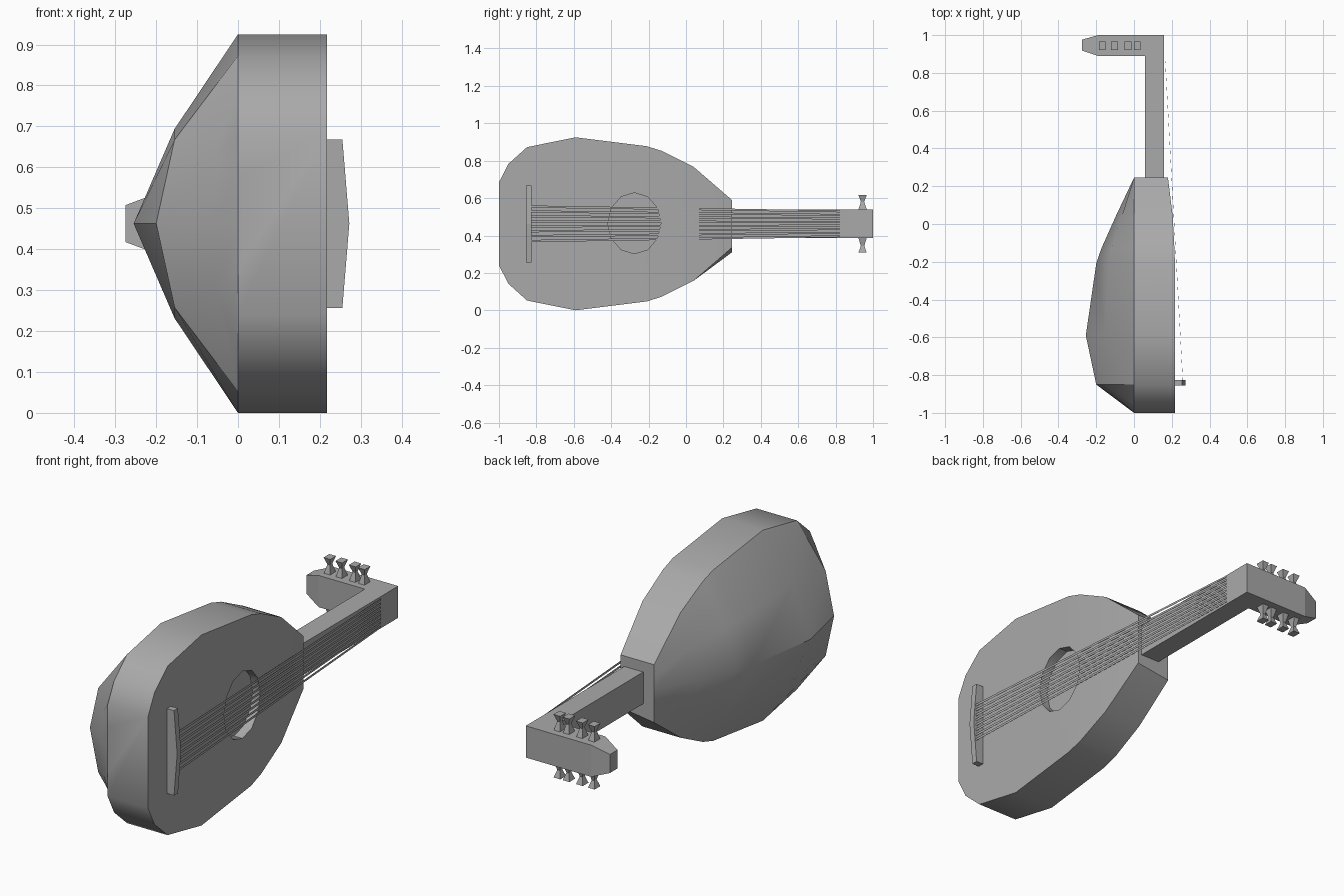
import bpy, bmesh, math
from mathutils import Matrix

cube = bpy.data.objects.get("Cube")
if cube:
    bpy.data.objects.remove(cube, do_unlink=True)

ZC = 0.4625  # height of the instrument's long axis

grey = bpy.data.materials.new("plain grey")
grey.use_nodes = True
colour = (0.4, 0.4, 0.4, 1)
grey.diffuse_color = colour
grey.node_tree.nodes["Principled BSDF"].inputs["Base Color"].default_value = colour


def finish(name, bm, smooth=None):
    """Turn a bmesh into a named object with the grey material."""
    bmesh.ops.recalc_face_normals(bm, faces=bm.faces)
    mesh = bpy.data.meshes.new(name)
    bm.to_mesh(mesh)
    bm.free()
    mesh.materials.append(grey)
    ob = bpy.data.objects.new(name, mesh)
    bpy.context.collection.objects.link(ob)
    if smooth:
        select(ob)
        bpy.ops.object.shade_smooth_by_angle(angle=math.radians(smooth))
    return ob


def select(ob):
    bpy.ops.object.select_all(action='DESELECT')
    ob.select_set(True)
    bpy.context.view_layer.objects.active = ob


def loft(bm, rings, caps=True):
    """Skin closed rings of equal point count, capping both ends."""
    rows = [[bm.verts.new(p) for p in ring] for ring in rings]
    n = len(rows[0])
    for a, b in zip(rows, rows[1:]):
        for i in range(n):
            j = (i + 1) % n
            bm.faces.new((a[i], a[j], b[j], b[i]))
    if caps:
        bm.faces.new(rows[0])
        bm.faces.new(rows[-1])


def rect(x, y, z, hy, hz):
    """Rectangle across the x axis."""
    return [(x, y - hy, z - hz), (x, y + hy, z - hz),
            (x, y + hy, z + hz), (x, y - hy, z + hz)]


# Body: y, half width, board x, shoulder x, ridge x
stations = [
    (-1.00, 0.222, 0.217, 0.0, 0.0),
    (-0.95, 0.320, 0.217, -0.055, -0.067),
    (-0.85, 0.410, 0.217, -0.155, -0.200),
    (-0.59, 0.4625, 0.217, -0.155, -0.255),
    (-0.21, 0.415, 0.217, -0.135, -0.200),
    (-0.13, 0.390, 0.214, -0.120, -0.173),
    (0.04, 0.305, 0.205, -0.065, -0.097),
    (0.245, 0.128, 0.180, 0.0, 0.0),
]
rings = []
for y, w, xb, xm, xr in stations:
    low = w + (0.025 if y > 0.2 else 0)   # lower rear corner drops at the neck
    rings.append([(xb, y, ZC + w), (0, y, ZC + w), (xm, y, ZC + w / 2),
                  (xr, y, ZC), (xm, y, ZC - w / 2), (0, y, ZC - low),
                  (xb, y, ZC - w)])
bm = bmesh.new()
loft(bm, rings)
body = finish("body", bm)

# Sound hole recess cut into the board
bm = bmesh.new()
bmesh.ops.create_cone(bm, cap_ends=True, segments=12, radius1=1, radius2=1, depth=0.1,
                      matrix=Matrix.Translation((0.222, -0.276, ZC + 0.003))
                      @ Matrix.Diagonal((1, 0.142, 0.163, 1))
                      @ Matrix.Rotation(math.pi / 2, 4, 'Y'))
cutter = finish("sound_hole_cutter", bm)
cutter.hide_render = True
mod = body.modifiers.new("sound hole", 'BOOLEAN')
mod.object = cutter
mod.operation = 'DIFFERENCE'
mod.solver = 'EXACT'
select(body)
bpy.ops.object.modifier_apply(modifier=mod.name)
bpy.data.objects.remove(cutter, do_unlink=True)
select(body)
bpy.ops.object.shade_smooth_by_angle(angle=math.radians(32))

# Neck
bm = bmesh.new()
loft(bm, [rect(0.058, 0.567, ZC, 0.327, 0.077), rect(0.16, 0.567, ZC, 0.327, 0.077)])
finish("neck", bm)

# Headstock bent back, with a tapered tip
bm = bmesh.new()
loft(bm, [rect(-0.275, 0.947, ZC, 0.029, 0.045),
          rect(-0.19, 0.945, ZC, 0.055, 0.077),
          rect(0.16, 0.945, ZC, 0.055, 0.077)])
finish("headstock", bm)

# Bridge with a raised middle
bm = bmesh.new()
profile = [(0.2, -0.206), (0.255, -0.206), (0.272, 0), (0.255, 0.206), (0.2, 0.206)]
loft(bm, [[(x, y, ZC + z) for x, z in profile] for y in (-0.855, -0.825)])
finish("bridge", bm)

# Tuning pegs: waisted, four above and four below
for side, word in ((1, "upper"), (-1, "lower")):
    for i, x in enumerate((-0.168, -0.104, -0.032, 0.017)):
        bm = bmesh.new()
        loft(bm, [[(x + sx * hx, 0.944 + sy * hy, ZC + side * h)
                   for sx, sy in ((-1, -1), (1, -1), (1, 1), (-1, 1))]
                  for h, hx, hy in ((0.07, 0.018, 0.024), (0.118, 0.007, 0.009),
                                    (0.153, 0.018, 0.022))])
        finish(f"{word}_peg_{i + 1}", bm)

# Strings: flat ribbons from the bridge to the head
for i in range(8):
    t = i / 7 * 2 - 1
    bm = bmesh.new()
    loft(bm, [[(x + dx, y, ZC + t * spread + dz)
               for dx, dz in ((0, -w), (0, w), (0.001, w), (0.001, -w))]
              for x, y, spread, w in ((0.258, -0.83, 0.092, 0.006),
                                      (0.165, 0.86, 0.066, 0.005))])
    finish(f"string_{i + 1}", bm)
